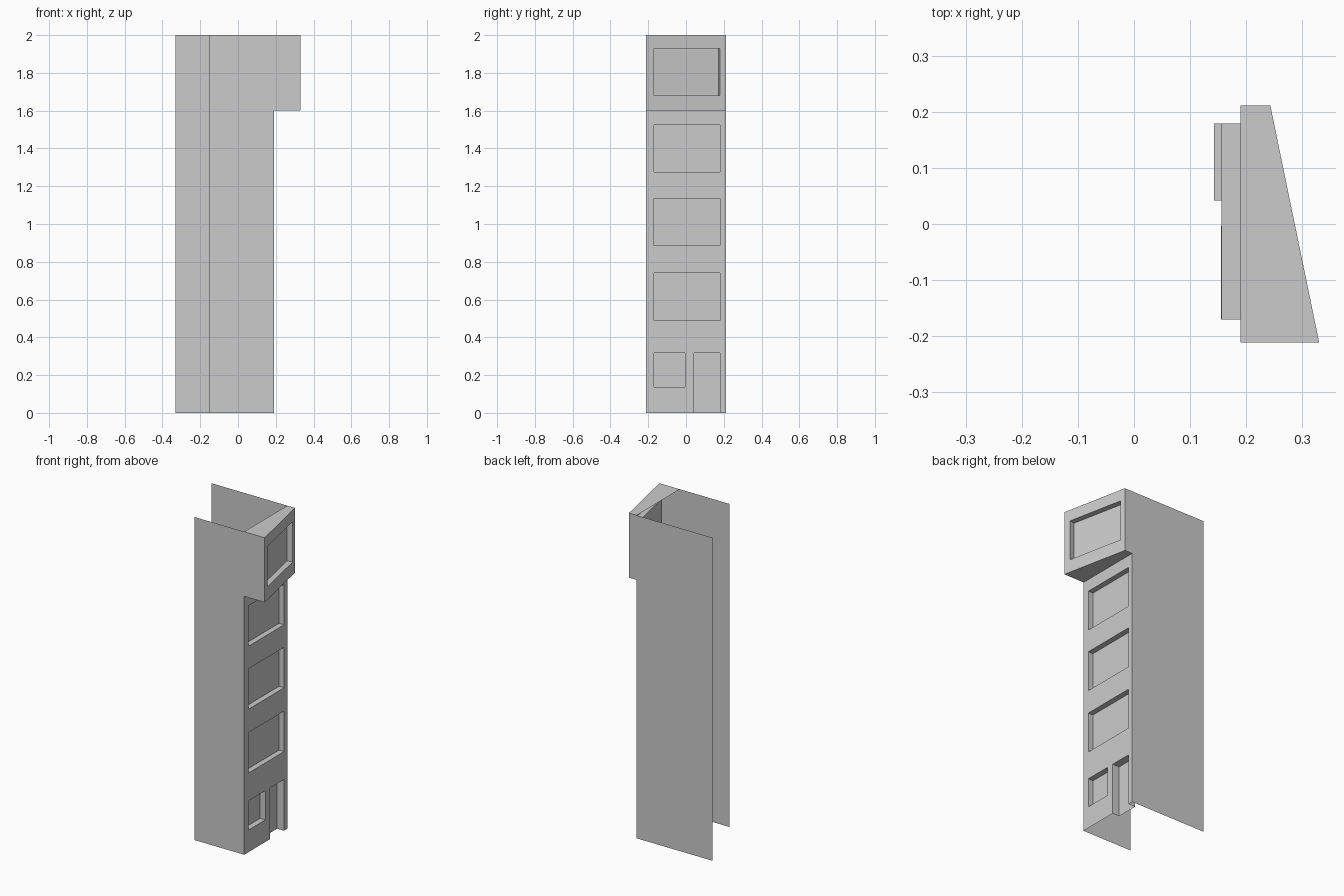
import bpy, bmesh
from mathutils import Vector

if "Cube" in bpy.data.objects:
    bpy.data.objects.remove(bpy.data.objects["Cube"])

H, BAY_Z = 2.0, 1.6          # total height, underside of the bay
X_FACE = 0.19                # facade plane
Y = 0.211                    # half width
BAY_FRONT, BAY_BACK = 0.33, 0.243


def make_object(name, bm):
    bmesh.ops.remove_doubles(bm, verts=bm.verts, dist=1e-5)
    mesh = bpy.data.meshes.new(name)
    bm.to_mesh(mesh)
    bm.free()
    obj = bpy.data.objects.new(name, mesh)
    bpy.context.collection.objects.link(obj)
    return obj


def face(bm, pts):
    return bm.faces.new([bm.verts.new(p) for p in pts])


def sheet(name, pts):
    bm = bmesh.new()
    face(bm, pts)
    return make_object(name, bm)


def recessed_panel(name, start, end, z0, z1, holes):
    """Upright panel from start to end (x, y); each hole is (y0, y1, z0, z1, depth)."""
    a, b = Vector((*start, 0)), Vector((*end, 0))
    d = (b - a).normalized()
    inward = Vector((-d.y, d.x, 0))

    def pt(y, z, depth=0.0):
        p = a.lerp(b, (y - a.y) / (b.y - a.y)) + inward * depth
        return (p.x, p.y, z)

    def quad(bm, y0, y1, lo, hi, depth=0.0):
        face(bm, [pt(y0, lo, depth), pt(y1, lo, depth), pt(y1, hi, depth), pt(y0, hi, depth)])

    bm = bmesh.new()
    ys = sorted({a.y, b.y, *(v for h in holes for v in h[:2])})
    zs = sorted({z0, z1, *(v for h in holes for v in h[2:4])})
    # wall surface around the openings
    for y0, y1 in zip(ys, ys[1:]):
        for lo, hi in zip(zs, zs[1:]):
            cy, cz = (y0 + y1) / 2, (lo + hi) / 2
            if not any(h[0] < cy < h[1] and h[2] < cz < h[3] for h in holes):
                quad(bm, y0, y1, lo, hi)
    # reveals and recessed panes
    for y0, y1, lo, hi, dep in holes:
        quad(bm, y0, y1, lo, hi, dep)
        ring = [(y0, lo), (y1, lo), (y1, hi), (y0, hi)]
        for i, p in enumerate(ring):
            q = ring[(i + 1) % 4]
            if i == 0 and lo <= z0:      # a doorway is open at the ground
                continue
            face(bm, [pt(*p), pt(*q), pt(*q, dep), pt(*p, dep)])
    return make_object(name, bm)


# thin side walls, stepping out at the top to close the bay
def side_wall(name, y, x_rear, x_bay):
    prof = [(x_rear, 0), (X_FACE, 0), (X_FACE, BAY_Z), (x_bay, BAY_Z), (x_bay, H), (x_rear, H)]
    pts = [(x, y, z) for x, z in prof]
    return sheet(name, pts if y < 0 else pts[::-1])


side_wall("front_side_wall", -Y, -0.15, BAY_FRONT)
side_wall("back_side_wall", Y, -BAY_FRONT, BAY_BACK)

# main facade: three floor windows, ground window and door
W0, W1 = -0.17, 0.179
openings = [(W0, W1, z, z + 0.25, 0.034) for z in (0.49, 0.885, 1.275)]
openings += [(W0, -0.004, 0.137, 0.317, 0.035), (0.042, W1, 0.0, 0.317, 0.047)]
recessed_panel("facade", (X_FACE, -Y), (X_FACE, Y), 0.0, BAY_Z, openings)

# slanted bay front with its window
recessed_panel("bay_front", (BAY_FRONT, -Y), (BAY_BACK, Y), BAY_Z, H,
               [(W0, W1, 1.68, 1.93, 0.035)])

# bay roof and underside
plan = [(X_FACE, -Y), (BAY_FRONT, -Y), (BAY_BACK, Y), (X_FACE, Y)]
sheet("bay_roof", [(x, y, H) for x, y in plan])
sheet("bay_underside", [(x, y, BAY_Z) for x, y in reversed(plan)])
